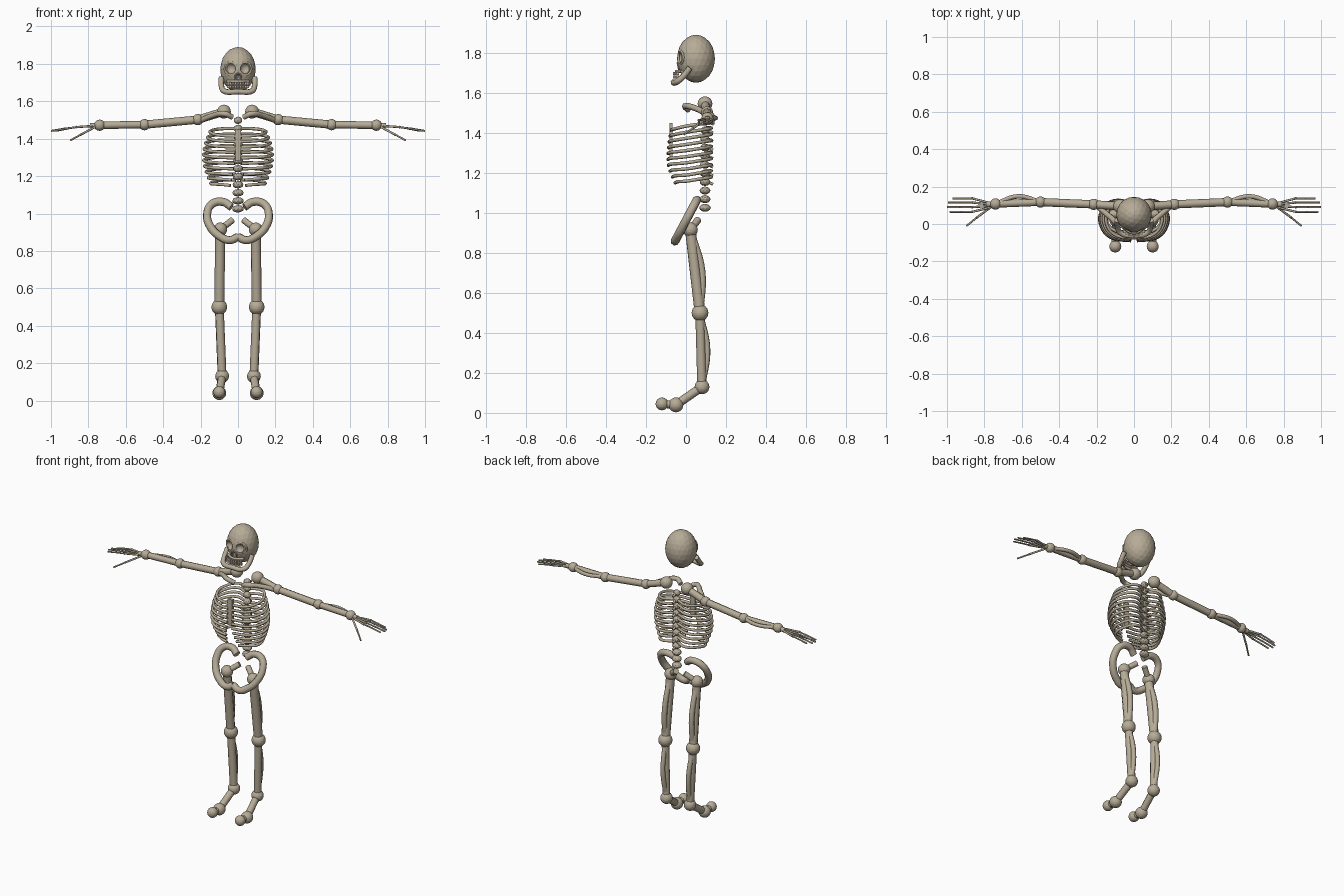
import bpy, math
from mathutils import Vector

if "Cube" in bpy.data.objects:
    bpy.data.objects.remove(bpy.data.objects["Cube"])

bone = bpy.data.materials.new("bone")
bone.use_nodes = True
COLOR = (0.47, 0.41, 0.31, 1)
bone.diffuse_color = COLOR
bone.node_tree.nodes["Principled BSDF"].inputs["Base Color"].default_value = COLOR


def link(name, mesh):
    obj = bpy.data.objects.new(name, mesh)
    bpy.context.collection.objects.link(obj)
    mesh.materials.clear()
    mesh.materials.append(bone)
    return obj


def tube(name, points, radius, closed=False, sides=2, steps=6):
    """Round bone swept smoothly through a few points."""
    curve = bpy.data.curves.new(name, "CURVE")
    curve.dimensions = "3D"
    curve.bevel_depth = radius
    curve.bevel_resolution = sides
    curve.use_fill_caps = True
    curve.resolution_u = steps if len(points) > 2 else 1
    spline = curve.splines.new("BEZIER")
    spline.bezier_points.add(len(points) - 1)
    spline.use_cyclic_u = closed
    for p, co in zip(spline.bezier_points, points):
        p.co = co
        p.handle_left_type = p.handle_right_type = "AUTO"
    temp = bpy.data.objects.new(name, curve)
    bpy.context.collection.objects.link(temp)
    bpy.context.view_layer.update()
    graph = bpy.context.evaluated_depsgraph_get()
    mesh = bpy.data.meshes.new_from_object(temp.evaluated_get(graph))
    bpy.data.objects.remove(temp)
    return link(name, mesh)


def ball(name, center, size, detail=3):
    """Faceted ball, size is a radius or three radii."""
    bpy.ops.mesh.primitive_ico_sphere_add(subdivisions=detail, radius=1, location=center)
    obj = bpy.context.object
    obj.name = name
    obj.scale = size if isinstance(size, tuple) else (size,) * 3
    obj.data.materials.append(bone)
    return obj


def block(name, center, size):
    bpy.ops.mesh.primitive_cube_add(size=1, location=center)
    obj = bpy.context.object
    obj.name = name
    obj.scale = size
    obj.data.materials.append(bone)
    return obj


def bow(a, b, offset):
    """Three points from a to b with the middle pushed aside."""
    a, b = Vector(a), Vector(b)
    return [a, (a + b) / 2 + Vector(offset), b]


# Skull with hollow sockets
skull = ball("skull", (0, 0.05, 1.77), (0.095, 0.095, 0.12))
cutters = [ball("socket_cutter", (s * 0.04, -0.045, 1.775), 0.03) for s in (-1, 1)]
cutters.append(ball("nose_cutter", (0, -0.045, 1.728), (0.012, 0.025, 0.022), 2))
for cutter in cutters:
    cutter.hide_render = True
    mod = skull.modifiers.new("hollow", "BOOLEAN")
    mod.object = cutter
    mod.solver = "EXACT"
bpy.context.view_layer.update()
hollowed = bpy.data.meshes.new_from_object(
    skull.evaluated_get(bpy.context.evaluated_depsgraph_get()))
skull.modifiers.clear()
skull.data = hollowed
for cutter in cutters:
    bpy.data.objects.remove(cutter)

for s in (-1, 1):
    ring = [(s * 0.04 + 0.031 * math.cos(a), -0.026 + 0.012 * s * math.cos(a),
             1.775 + 0.033 * math.sin(a)) for a in [i * math.tau / 8 for i in range(8)]]
    tube("socket_rim", ring, 0.006, closed=True, steps=3)
tube("nose_rim", [(-0.014, -0.036, 1.715), (0, -0.043, 1.75), (0.014, -0.036, 1.715)],
     0.004, closed=True, steps=3)

# Jaw and two rows of teeth
half = [(0.09, 0.02, 1.725), (0.088, -0.015, 1.68), (0.075, -0.045, 1.655)]
tube("jaw", half + [(0, -0.062, 1.652)] + [(-x, y, z) for x, y, z in reversed(half)], 0.015)
for z in (1.678, 1.696):
    for i in range(-4, 5):
        block("tooth", (i * 0.013, -0.06 + 0.0012 * i * i, z), (0.011, 0.012, 0.015))
tube("upper_gum", [(-0.058, -0.02, 1.706), (0, -0.048, 1.706), (0.058, -0.02, 1.706)], 0.008)

# Spine
for i in range(12):
    z = 1.025 + i * 0.043
    w = 0.032 - i * 0.0008
    ball("vertebra", (0, 0.095, z), (w, w * 0.9, 0.02), 2)
    if i > 2:
        tube("spinous_process", [(0, 0.11, z), (0, 0.135, z - 0.012)], 0.007)

# Ribcage
block("sternum", (0, -0.075, 1.365), (0.033, 0.016, 0.17))
RIBS = 10
for i in range(RIBS):
    t = i / (RIBS - 1)
    width = 0.135 + 0.045 * math.sin(math.pi * min(1, 0.08 + t * 0.88))
    back = 1.455 - 0.275 * t
    front = back - 0.042 + 0.012 * t
    reach = -0.075 - 0.015 * math.sin(math.pi * t) + 0.02 * max(0, t - 0.7) / 0.3
    gap = 0.015 + 0.05 * max(0, t - 0.5)
    for s in (-1, 1):
        tube("rib", [(s * 0.012, 0.1, back), (s * width * 0.6, 0.125, back - 0.002),
                     (s * width * 0.97, 0.065, back - 0.012), (s * width, 0.0, back - 0.022),
                     (s * width * 0.7, reach + 0.018, front + 0.006),
                     (s * gap, reach, front)], 0.0085)

for s in (-1, 1):
    def P(x, y, z):
        return Vector((s * x, y, z))

    # Shoulder girdle
    tube("clavicle", [P(0.03, 0.01, 1.515), P(0.07, -0.005, 1.533),
                      P(0.13, 0.04, 1.525), P(0.2, 0.1, 1.497)], 0.015)
    blade = P(0.075, 0.095, 1.545)
    shoulder, elbow, wrist = P(0.215, 0.105, 1.502), P(0.5, 0.117, 1.475), P(0.74, 0.107, 1.472)
    ball("scapula_joint", blade, 0.037)
    tube("shoulder_link", [blade, shoulder], 0.022)

    # Arm
    for name, spot in (("shoulder", shoulder), ("elbow", elbow), ("wrist", wrist)):
        ball(name + "_joint", spot, 0.03)
    tube("humerus", [shoulder, elbow], 0.022)
    tube("ulna", [elbow, wrist], 0.02)
    tube("radius_bone", bow(elbow, wrist, (0, 0.036, 0)), 0.012)

    # Hand
    tube("carpal", [wrist, P(0.79, 0.105, 1.468)], 0.015)
    for y, tip in ((0.137, 0.97), (0.115, 0.995), (0.09, 1.0), (0.065, 0.985)):
        knuckle = P(0.865, y, 1.462)
        middle = P((0.865 + tip) / 2, y, 1.453)
        tube("metacarpal", [P(0.78, 0.1 + (y - 0.1) * 0.4, 1.468), knuckle], 0.006)
        tube("finger", [knuckle, middle, P(tip, y, 1.442)], 0.005)
        ball("knuckle", knuckle, 0.008, 1)
        ball("finger_joint", middle, 0.0065, 1)
    thumb = P(0.84, 0.035, 1.422)
    tube("thumb_base", [P(0.765, 0.09, 1.462), thumb], 0.006)
    tube("thumb", [thumb, P(0.895, -0.01, 1.392)], 0.005)
    ball("thumb_joint", thumb, 0.0075, 1)

    # Pelvis
    loop = [(0.035, 1.035), (0.08, 1.062), (0.14, 1.05), (0.165, 0.995),
            (0.148, 0.93), (0.1, 0.88), (0.045, 0.858), (0, 0.875)]
    tube("hip_bone", [P(x, 0.052 - 0.53 * (1.06 - z), z) for x, z in loop], 0.022)
    hip, knee, ankle = P(0.095, 0.022, 0.915), P(0.1, 0.07, 0.5), P(0.085, 0.08, 0.13)
    tube("femur_neck", [P(0.03, 0.06, 0.965), hip], 0.018)

    # Leg
    for name, spot, r in (("hip", hip, 0.037), ("knee", knee, 0.042), ("ankle", ankle, 0.037)):
        ball(name + "_joint", spot, r)
    tube("femur", [hip, knee], 0.027)
    tube("rear_thigh_bone", bow(hip, knee, (0, 0.034, 0)), 0.017)
    tube("tibia", [knee, ankle], 0.024)
    tube("fibula", bow(knee, ankle, (0, 0.032, 0)), 0.015)

    # Foot
    arch, toe = P(0.1, -0.05, 0.04), P(0.1, -0.12, 0.045)
    tube("metatarsal", [ankle, arch], 0.022)
    tube("toe_bone", [arch, toe], 0.02)
    ball("arch_joint", arch, 0.037)
    ball("toe_joint", toe, 0.032)
